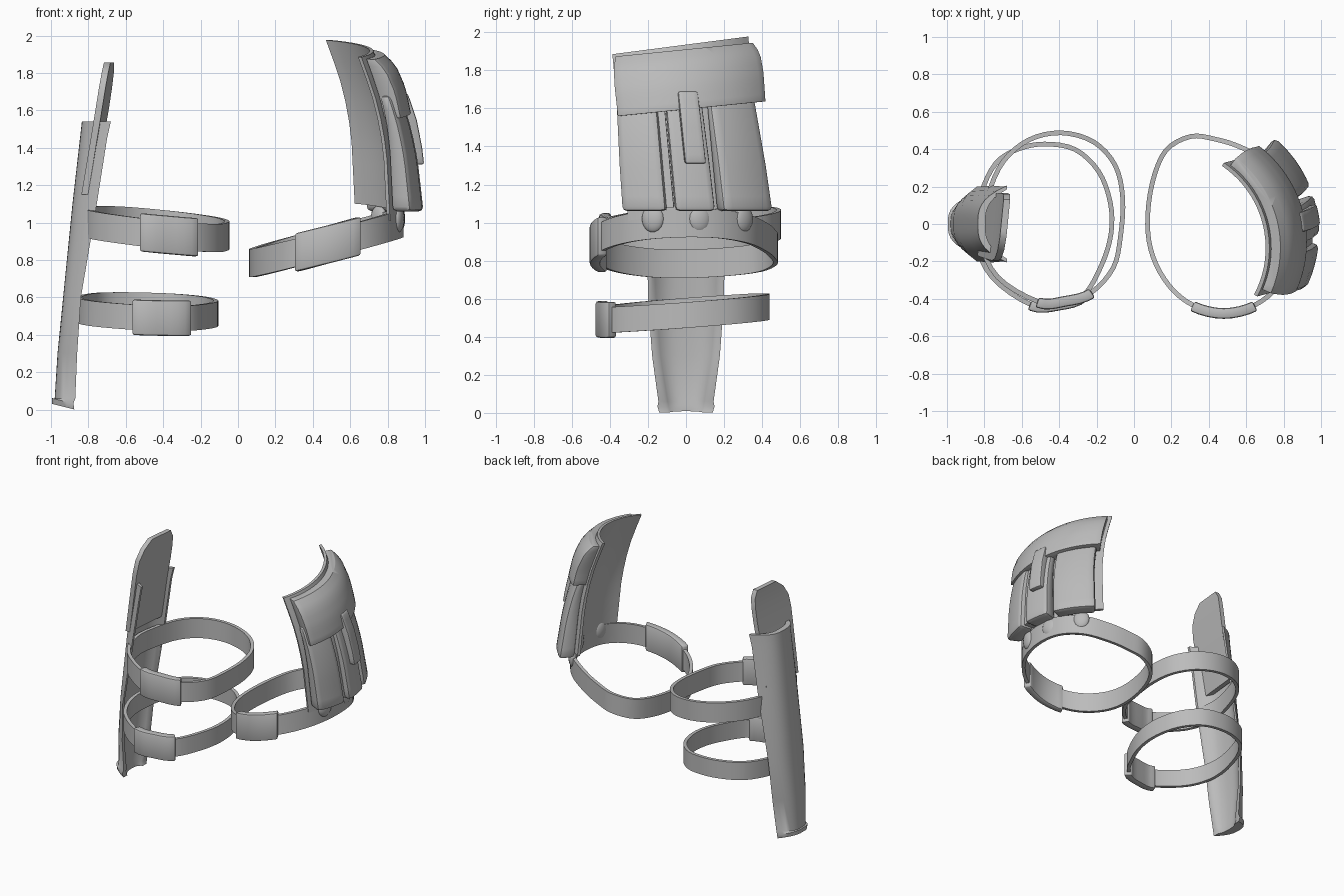
import bpy, bmesh, math

if "Cube" in bpy.data.objects:
    bpy.data.objects.remove(bpy.data.objects["Cube"], do_unlink=True)

GREY = (0.5, 0.5, 0.5, 1.0)
mat = bpy.data.materials.new("plain grey")
mat.use_nodes = True
mat.diffuse_color = GREY
mat.node_tree.nodes["Principled BSDF"].inputs["Base Color"].default_value = GREY


def interp(table, z):
    """Piecewise linear lookup in a short list of (z, value) pairs."""
    if z <= table[0][0]:
        return table[0][1]
    for (z0, v0), (z1, v1) in zip(table, table[1:]):
        if z <= z1:
            return v0 + (v1 - v0) * (z - z0) / (z1 - z0)
    return table[-1][1]


def finish(ob):
    ob.data.materials.clear()
    ob.data.materials.append(mat)
    bpy.ops.object.select_all(action='DESELECT')
    ob.select_set(True)
    bpy.context.view_layer.objects.active = ob
    bpy.ops.object.shade_smooth_by_angle(angle=math.radians(42))


def loft(name, loops, wrap=False, bevel=0.0):
    """Skin a row of equal-sized point loops; ends are capped unless wrapped."""
    bm = bmesh.new()
    rows = [[bm.verts.new(p) for p in loop] for loop in loops]
    n = len(rows[0])
    pairs = list(zip(rows, rows[1:])) + ([(rows[-1], rows[0])] if wrap else [])
    for a, b in pairs:
        for i in range(n):
            j = (i + 1) % n
            bm.faces.new((a[i], a[j], b[j], b[i]))
    if not wrap:
        bm.faces.new(rows[0][::-1])
        bm.faces.new(rows[-1])
    bmesh.ops.recalc_face_normals(bm, faces=bm.faces)
    if bevel:
        edges = [e for e in bm.edges if e.calc_face_angle(0) > math.radians(45)]
        bmesh.ops.bevel(bm, geom=edges, offset=bevel, segments=2, profile=0.5,
                        affect='EDGES', clamp_overlap=True)
    mesh = bpy.data.meshes.new(name)
    bm.to_mesh(mesh)
    bm.free()
    ob = bpy.data.objects.new(name, mesh)
    bpy.context.collection.objects.link(ob)
    finish(ob)


def on_path(pts, t):
    """Point on a closed smooth curve through pts, t counted in points."""
    i, f = math.floor(t), t - math.floor(t)
    p = [pts[(i + k) % len(pts)] for k in (-1, 0, 1, 2)]
    return [0.5 * (2 * b + (c - a) * f + (2 * a - 5 * b + 4 * c - d) * f * f
                   + (3 * b - a - 3 * c + d) * f ** 3) for a, b, c, d in zip(*p)]


def band(name, pts, level, height, r_in, r_out, t0, t1, wrap=False, bevel=0.0):
    """Strap, or a stretch of one, following a counter-clockwise path."""
    steps = round((t1 - t0) * 4)
    loops = []
    for i in range(steps if wrap else steps + 1):
        t = t0 + (t1 - t0) * i / steps
        (x, y), (xa, ya), (xb, yb) = (on_path(pts, t + d) for d in (0, -0.05, 0.05))
        ln = math.hypot(xb - xa, yb - ya)
        nx, ny = (yb - ya) / ln, (xa - xb) / ln
        loops.append([(x + nx * off, y + ny * off, level(x, y) + h * height / 2)
                      for off, h in ((r_in, -1), (r_out, -1), (r_out, 1), (r_in, 1))])
    loft(name, loops, wrap=wrap, bevel=bevel)


# Straps with their buckles; each path starts at the front of the ring
STRAPS = [
    ("upper_holster_strap", [(-0.52, -0.425), (-0.37, -0.42), (-0.22, -0.375), (-0.1, -0.24),
                             (-0.06, -0.07), (-0.048, 0.14), (-0.09, 0.32), (-0.21, 0.45),
                             (-0.39, 0.5), (-0.57, 0.46), (-0.71, 0.34), (-0.79, 0.16),
                             (-0.83, -0.08), (-0.74, -0.29)],
     lambda x, y: 0.965 - 0.1 * (x + 0.43) + 0.06 * y, 0.15),
    ("lower_holster_strap", [(-0.56, -0.44), (-0.4, -0.44), (-0.26, -0.39), (-0.16, -0.22),
                             (-0.11, -0.05), (-0.115, 0.12), (-0.18, 0.29), (-0.31, 0.41),
                             (-0.48, 0.44), (-0.63, 0.41), (-0.75, 0.33), (-0.83, 0.16),
                             (-0.86, -0.08), (-0.77, -0.29)],
     lambda x, y: 0.525 - 0.03 * (x + 0.48) + 0.075 * y, 0.135),
    ("pouch_strap", [(0.31, -0.445), (0.48, -0.485), (0.65, -0.445), (0.78, -0.34),
                     (0.86, -0.19), (0.885, 0.0), (0.85, 0.18), (0.74, 0.33), (0.58, 0.42),
                     (0.44, 0.465), (0.3, 0.48), (0.16, 0.4), (0.085, 0.22), (0.06, 0.0),
                     (0.09, -0.18), (0.18, -0.34)],
     lambda x, y: 0.89 + 0.26 * (x - 0.47) + 0.02 * y, 0.15),
]
for name, pts, level, h in STRAPS:
    band(name, pts, level, h, -0.025, 0.0, 0, len(pts), wrap=True)
    band(name.replace("strap", "buckle"), pts, level, h + 0.055,
         -0.035, 0.022, 0, 2, bevel=0.012)

# Holster: crescent section, solid at the toe and hollow toward the leg
HOLSTER = [  # z, outer x, edge x, half width, wall
    (0.0, -0.995, -0.875, 0.14, 0.09), (0.03, -0.995, -0.88, 0.15, 0.09),
    (0.06, -0.98, -0.87, 0.145, 0.07), (0.3, -0.965, -0.86, 0.178, 0.05),
    (0.6, -0.935, -0.84, 0.2, 0.04), (1.1, -0.885, -0.755, 0.205, 0.04),
    (1.45, -0.845, -0.70, 0.2, 0.04), (1.54, -0.835, -0.68, 0.205, 0.04),
]
SIDE = [-1 + i / 8 for i in range(17)]
loops = []
for z, xo, xe, w, wall in HOLSTER:
    def arc(s, inset):
        mid = xo + inset
        x = xe + (mid - xe) * (1 - abs(s) ** 3)
        tilt = -0.25 * (x + 0.87) if z < 0.05 else 0.0
        return (x, s * (w - inset * 0.5), max(0.0, z + tilt))
    loops.append([arc(s, 0) for s in SIDE] + [arc(s, wall) for s in reversed(SIDE)])
loft("holster", loops)

# Tall tongue rising from the holster mouth, cut at a slant
TONGUE = [  # z, centre x, y min, y max
    (1.15, -0.795, -0.17, 0.17), (1.5, -0.735, -0.19, 0.16), (1.62, -0.715, -0.195, 0.165),
    (1.72, -0.7, -0.185, 0.165), (1.8, -0.69, -0.14, 0.16), (1.855, -0.685, -0.07, 0.13),
]
loops = []
for z, x, y0, y1 in TONGUE:
    ys = [y0 + (y1 - y0) * i / 6 for i in range(7)]
    loops.append([(x - 0.025 + 0.1 * y, y, z) for y in ys]
                 + [(x + 0.01 + 0.1 * y, y, z) for y in reversed(ys)])
loft("holster_tongue", loops)

# Pouch: everything wraps around one leaning, curved axis
AXIS_X = [(1.0, 0.33), (1.4, 0.31), (1.55, 0.29), (1.7, 0.255), (1.85, 0.205), (2.0, 0.15)]
AXIS_Y = [(1.0, -0.04), (2.0, -0.135)]
R = 0.55


def wrap_point(angle, r, z, slant=0.0):
    a = math.radians(angle)
    y = interp(AXIS_Y, z) + r * math.sin(a)
    return (interp(AXIS_X, z) + r * math.cos(a), y, z + slant * y)


def wrapped(name, a0, a1, z0, z1, thick, r_in=R, slant=0.0, bevel=0.0, steps=12):
    """Curved slab around the pouch axis; thick is a (z, thickness) table."""
    angles = [a0 + (a1 - a0) * i / steps for i in range(steps + 1)]
    loops = []
    for k in range(9):
        z = z0 + (z1 - z0) * k / 8
        ro = r_in + interp(thick, z)
        loops.append([wrap_point(a, ro, z, slant) for a in angles]
                     + [wrap_point(a, r_in, z, slant) for a in reversed(angles)])
    loft(name, loops, bevel=bevel)


wrapped("pouch_back_panel", -28, 56, 1.05, 1.935, [(1.0, 0.02)], R - 0.02, slant=0.13, steps=20)
wrapped("pouch_top_flap", -24, 53, 1.595, 1.91,
        [(1.59, 0.095), (1.75, 0.1), (1.85, 0.09), (1.91, 0.05)], slant=0.1, bevel=0.02, steps=20)

# Three pockets, each with a rounded loop below it
for side, a0, a1, mid in (("front", -26.5, -5, -14), ("middle", -1, 18, 12), ("rear", 21.5, 50, 39)):
    wrapped(side + "_pocket", a0, a1, 1.06, 1.68, [(1.06, 0.115), (1.3, 0.1), (1.68, 0.06)],
            bevel=0.025, steps=6)
    bpy.ops.mesh.primitive_uv_sphere_add(segments=16, ring_count=10, radius=0.06,
                                         location=wrap_point(mid, R - 0.005, 1.02))
    knob = bpy.context.object
    knob.name = side + "_pocket_loop"
    knob.scale = (0.5, 1.0, 1.2)
    knob.rotation_euler.z = math.radians(mid)
    finish(knob)

# Pull tab over the flap, and the seam strip beside the middle pocket
wrapped("flap_pull_tab", 5.5, 15, 1.31, 1.69, [(1.31, 0.135), (1.55, 0.12), (1.69, 0.105)],
        bevel=0.012, steps=4)
wrapped("pocket_seam_strip", -5.5, -1.5, 1.08, 1.6, [(1.08, 0.08), (1.6, 0.045)], steps=3)
